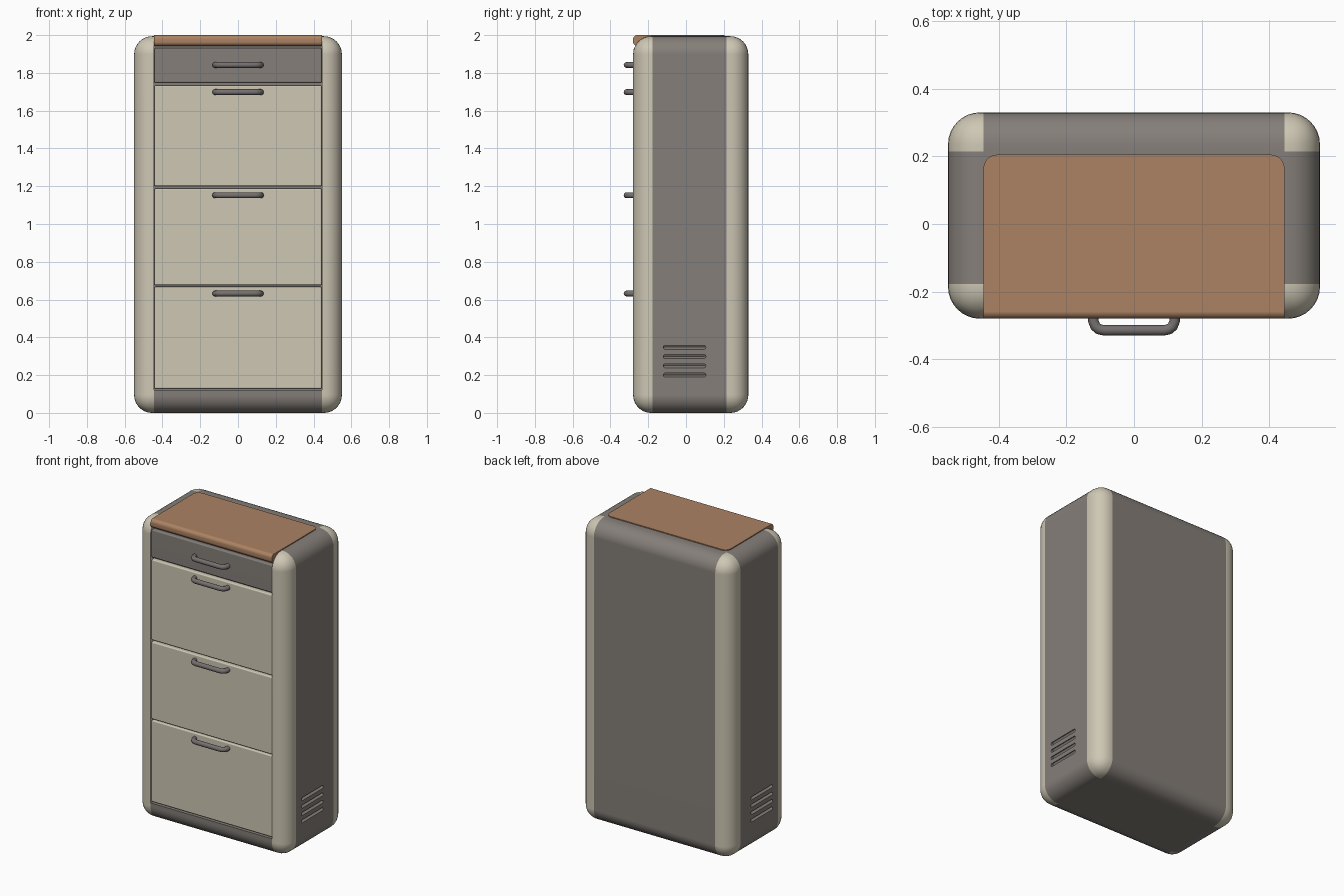
import bpy, bmesh, math
from mathutils import Matrix, Vector

if "Cube" in bpy.data.objects:
    bpy.data.objects.remove(bpy.data.objects["Cube"])


def mat(name, rgb):
    m = bpy.data.materials.new(name)
    m.diffuse_color = (*rgb, 1)
    m.use_nodes = True
    m.node_tree.nodes["Principled BSDF"].inputs["Base Color"].default_value = m.diffuse_color
    return m


GREY = mat("warm_grey", (0.235, 0.212, 0.192))
CREAM = mat("cream", (0.615, 0.57, 0.455))
WOOD = mat("tan_wood", (0.41, 0.225, 0.125))
METAL = mat("handle_grey", (0.18, 0.16, 0.16))


def add_box(bm, lo, hi, rot=None):
    lo, hi = Vector(lo), Vector(hi)
    m = Matrix.Translation((lo + hi) / 2)
    if rot:
        m = m @ rot
    m = m @ Matrix.Diagonal((*(hi - lo), 1))
    return bmesh.ops.create_cube(bm, size=1, matrix=m)["verts"]


def finish(bm, name, *mats):
    me = bpy.data.meshes.new(name)
    bm.to_mesh(me)
    bm.free()
    ob = bpy.data.objects.new(name, me)
    bpy.context.collection.objects.link(ob)
    for m in mats:
        me.materials.append(m)
    return ob


def activate(ob):
    bpy.ops.object.select_all(action='DESELECT')
    ob.select_set(True)
    bpy.context.view_layer.objects.active = ob


def smooth(ob):
    activate(ob)
    bpy.ops.object.shade_smooth_by_angle(angle=math.radians(35))
    ob.modifiers.new("normals", 'WEIGHTED_NORMAL').keep_sharp = True


def rounded_box(name, lo, hi, r, seg, *mats):
    bm = bmesh.new()
    add_box(bm, lo, hi)
    bmesh.ops.bevel(bm, geom=bm.edges[:], offset=r, segments=seg,
                    profile=0.5, affect='EDGES')
    return finish(bm, name, *mats)


PX, FY, BY = 0.445, -0.178, 0.215   # limits of the corner posts

# cabinet shell with rounded edges
shell = rounded_box("cabinet_shell", (-0.55, -0.28, 0), (0.55, 0.33, 1.994),
                    0.095, 8, GREY, CREAM)

# cutters: front recess and side vent slots
bm = bmesh.new()
add_box(bm, (-PX, -0.4, 0.12), (PX, -0.25, 2.2))
for s in (-1, 1):
    for i in range(4):
        z = 0.2 + i * 0.049
        verts = add_box(bm, (s * 0.55 - 0.02, -0.12, z - 0.009),
                        (s * 0.55 + 0.02, 0.105, z + 0.009),
                        Matrix.Rotation(s * 0.5, 4, 'Y'))
        edges = {e for v in verts for e in v.link_edges
                 if abs(e.verts[0].co.y - e.verts[1].co.y) < 1e-4
                 and abs(e.verts[0].co.x - e.verts[1].co.x) > 0.025}
        bmesh.ops.bevel(bm, geom=list(edges), offset=0.008, segments=3,
                        profile=0.5, affect='EDGES')
cutter = finish(bm, "recess_cutter")
cutter.hide_render = True
mod = shell.modifiers.new("cut", 'BOOLEAN')
mod.operation, mod.solver, mod.object = 'DIFFERENCE', 'EXACT', cutter
activate(shell)
bpy.ops.object.modifier_apply(modifier="cut")
bpy.data.objects.remove(cutter)

# split along post borders and colour the corner posts cream
bm = bmesh.new()
bm.from_mesh(shell.data)
for co, no in (((PX, 0, 0), (1, 0, 0)), ((-PX, 0, 0), (1, 0, 0)),
               ((0, FY, 0), (0, 1, 0)), ((0, BY, 0), (0, 1, 0))):
    bmesh.ops.bisect_plane(bm, geom=bm.verts[:] + bm.edges[:] + bm.faces[:],
                           plane_co=co, plane_no=no, dist=1e-5)
for f in bm.faces:
    c = f.calc_center_median()
    f.material_index = int(abs(c.x) > PX - 0.001 and (c.y < FY or c.y > BY))
bm.to_mesh(shell.data)
bm.free()
smooth(shell)

# drawer fronts
for name, z0, z1, m in (("bottom_drawer", 0.128, 0.668, CREAM),
                        ("middle_drawer", 0.676, 1.188, CREAM),
                        ("upper_drawer", 1.200, 1.734, CREAM),
                        ("slim_top_drawer", 1.748, 1.932, GREY)):
    smooth(rounded_box(name, (-0.443, -0.277, z0), (0.443, -0.24, z1),
                       0.007, 3, m))

# wooden top board with rounded front edge and back corners
bm = bmesh.new()
add_box(bm, (-PX, -0.28, 1.942), (PX, 0.205, 2.0))
back = [e for e in bm.edges if all(v.co.y > 0 for v in e.verts)
        and abs(e.verts[0].co.z - e.verts[1].co.z) > 0.01]
bmesh.ops.bevel(bm, geom=back, offset=0.04, segments=6, profile=0.5, affect='EDGES')
front = [e for e in bm.edges if all(v.co.y < -0.27 for v in e.verts)
         and abs(e.verts[0].co.x - e.verts[1].co.x) > 0.1]
bmesh.ops.bevel(bm, geom=front, offset=0.022, segments=6, profile=0.5, affect='EDGES')
smooth(finish(bm, "wooden_top", WOOD))

# bar handles: a round tube along a bent path
for name, z in (("slim_top_handle", 1.842), ("upper_handle", 1.698),
                ("middle_handle", 1.152), ("bottom_handle", 0.632)):
    cu = bpy.data.curves.new(name, 'CURVE')
    cu.dimensions = '3D'
    cu.bevel_depth, cu.bevel_resolution = 0.0155, 4
    cu.use_fill_caps = True
    sp = cu.splines.new('POLY')
    half = [(0.122, -0.265), (0.120, -0.288), (0.114, -0.303),
            (0.104, -0.311), (0.088, -0.3145)]
    pts = half + [(-x, y) for x, y in reversed(half)]
    sp.points.add(len(pts) - 1)
    for p, (x, y) in zip(sp.points, pts):
        p.co = (x, y, z, 1)
    cu.materials.append(METAL)
    ob = bpy.data.objects.new(name, cu)
    bpy.context.collection.objects.link(ob)
    activate(ob)
    bpy.ops.object.convert(target='MESH')
    bpy.ops.object.shade_smooth_by_angle(angle=math.radians(50))
